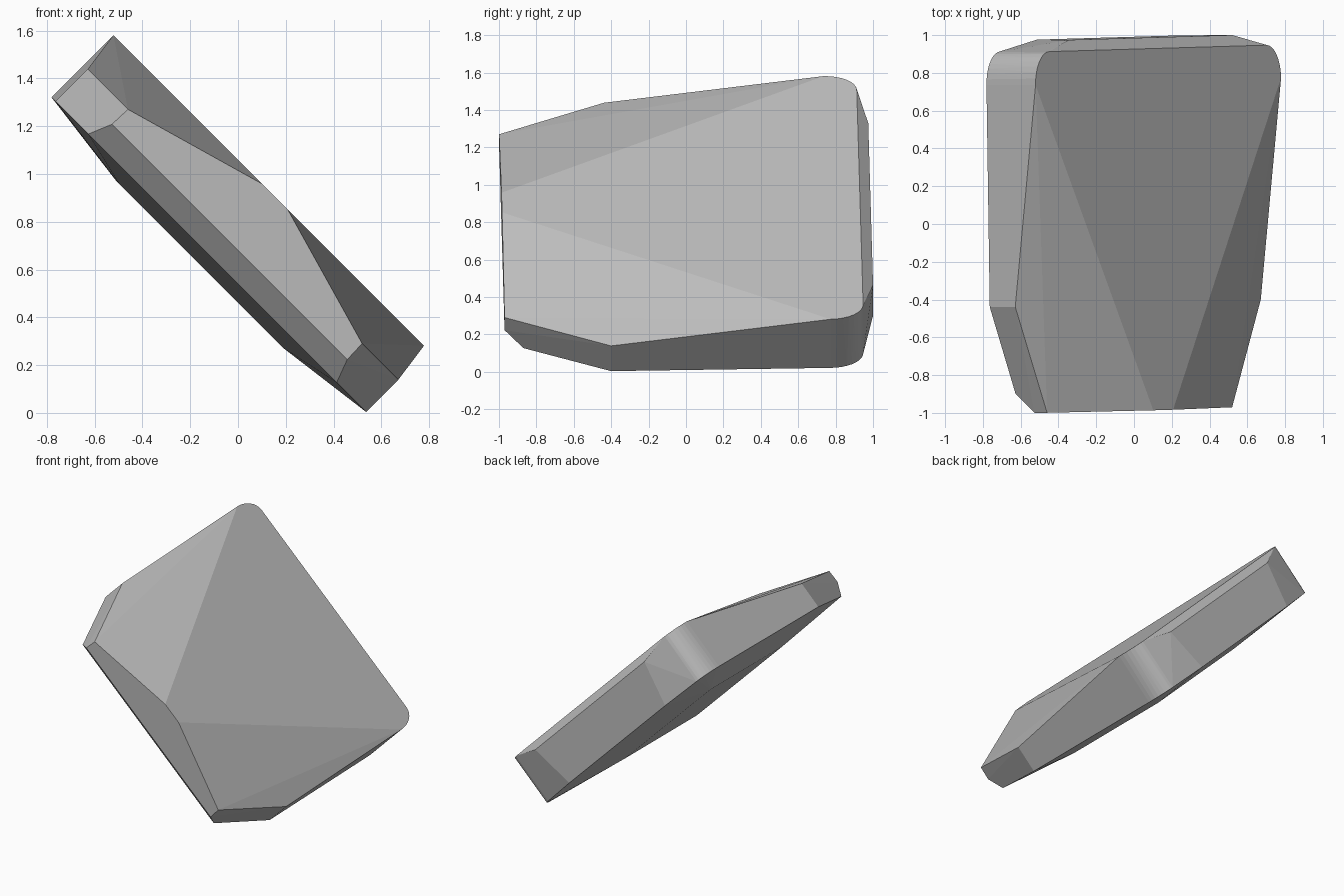
import bpy, bmesh, math
from mathutils import Matrix, Vector

default = bpy.data.objects.get("Cube")
if default:
    bpy.data.objects.remove(default, do_unlink=True)

# Single stone grey
stone = bpy.data.materials.new("stone_grey")
stone.use_nodes = True
grey = (0.5, 0.5, 0.5, 1)
stone.diffuse_color = grey
stone.node_tree.nodes["Principled BSDF"].inputs["Base Color"].default_value = grey

# Heights through the slab's thickness
TOP, CHAMFER, EDGE, LIP, RIM, BELLY = 1.06, 0.985, 0.81, 0.68, 0.54, 0.46
ROOT2 = math.sqrt(2)


def rounded_corner(height, end_angle, steps=8):
    """Arc around a back corner of the slab."""
    return [(1.15 + 0.15 * math.cos(a), 0.755 + 0.175 * math.sin(a), height)
            for a in (math.radians(end_angle) * i / steps for i in range(steps + 1))]


# One half of the slab: half width, depth, thickness
half = rounded_corner(TOP, 90) + rounded_corner(RIM, 80)
half += [
    (0.105, -0.985, TOP),      # tip of the flat top
    (0.865, 0.9875, CHAMFER),  # back chamfer
    (0.76, 0.9875, RIM),       # back lower rim
    (1.3, -0.42, EDGE),        # side edge
    (1.3, -0.42, RIM),
    (0.98, -0.985, EDGE),      # front face
    (0.985, -0.985, LIP),
    (1.04, -0.885, RIM),       # front bevel
    (0.68, -0.4, BELLY),       # shallow underside
    (0.68, 0.45, BELLY),
]

# Mirror the half and wrap a convex skin around it
bm = bmesh.new()
for side in (-1, 1):
    for u, y, w in half:
        bm.verts.new((side * u / ROOT2, y, w / ROOT2))
hull = bmesh.ops.convex_hull(bm, input=bm.verts)
loose = [v for v in bm.verts if not v.link_faces]
bmesh.ops.delete(bm, geom=loose, context="VERTS")
bmesh.ops.dissolve_limit(bm, angle_limit=math.radians(0.5),
                         verts=bm.verts, edges=bm.edges)

# Turn slightly, then lean the slab over at 45 degrees
lean = Matrix.Rotation(math.radians(45), 4, "Y")
turn = Matrix.Rotation(0.021, 4, "Z")
shift = Matrix.Translation(Vector((-0.39, 0, 0.39)))
bmesh.ops.transform(bm, matrix=shift @ lean @ turn, verts=bm.verts)
bmesh.ops.recalc_face_normals(bm, faces=bm.faces)

mesh = bpy.data.meshes.new("stone_slab")
bm.to_mesh(mesh)
bm.free()
mesh.materials.append(stone)
slab = bpy.data.objects.new("stone_slab", mesh)
bpy.context.collection.objects.link(slab)
